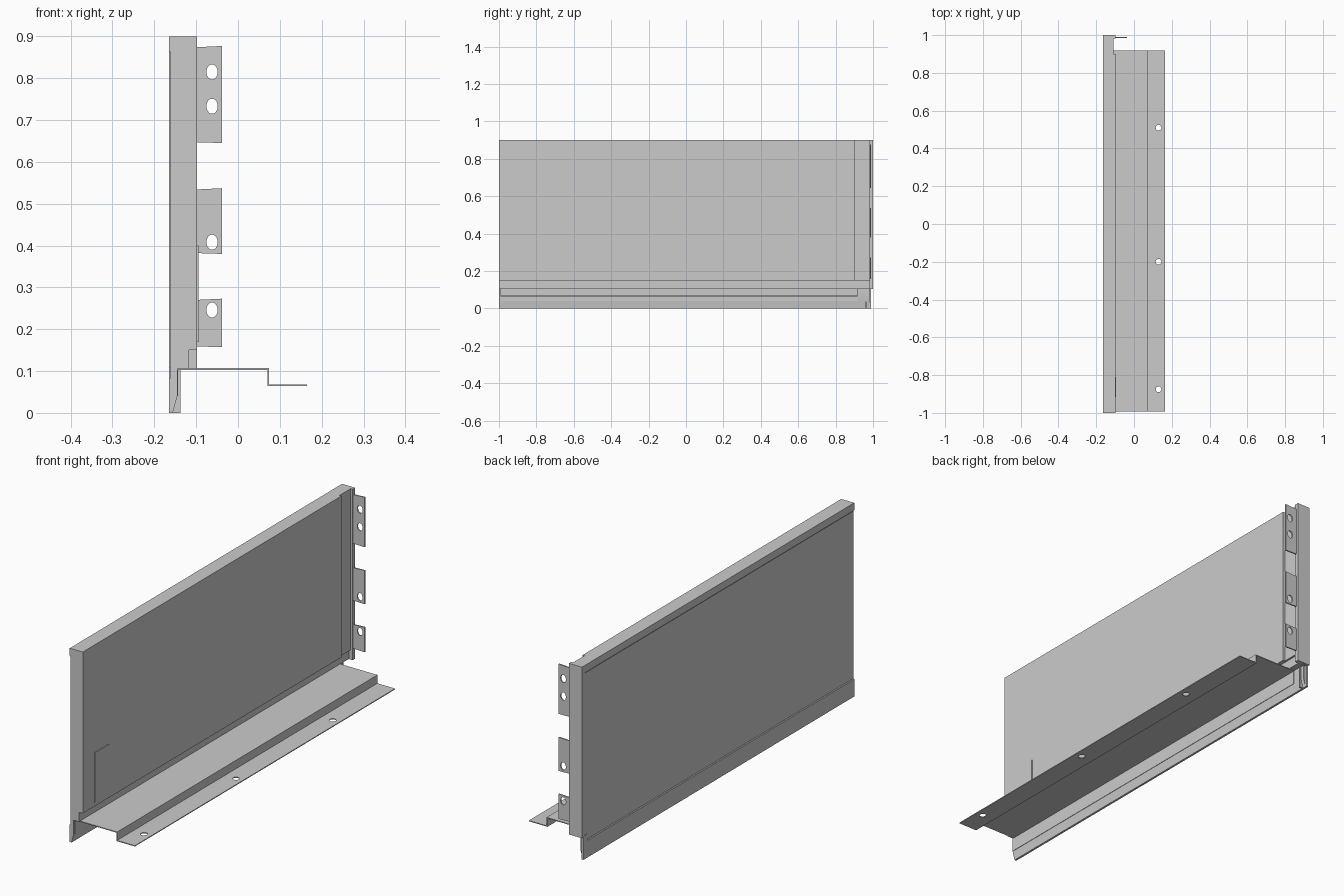
import bpy, bmesh, math
from mathutils import Matrix

if "Cube" in bpy.data.objects:
    bpy.data.objects.remove(bpy.data.objects["Cube"])


def oval(cx, cy, rx, ry, n=24):
    return [(cx + rx * math.cos(2 * math.pi * i / n),
             cy + ry * math.sin(2 * math.pi * i / n)) for i in range(n)]


def rect(x0, x1, y0, y1):
    return [(x0, y0), (x1, y0), (x1, y1), (x0, y1)]


def extrude(name, outline, lo, hi, holes=(), axis='Y'):
    """Fill an outline with holes and extrude from lo to hi along Y (XZ outline) or Z (XY outline)."""
    cu = bpy.data.curves.new(name, 'CURVE')
    cu.dimensions = '2D'
    cu.fill_mode = 'BOTH'
    cu.extrude = (hi - lo) / 2
    for pts in [outline, *holes]:
        sp = cu.splines.new('POLY')
        sp.points.add(len(pts) - 1)
        for p, (x, y) in zip(sp.points, pts):
            p.co = (x, y, 0, 1)
        sp.use_cyclic_u = True
        sp.use_smooth = False
    tmp = bpy.data.objects.new(name + "_outline", cu)
    bpy.context.collection.objects.link(tmp)
    dg = bpy.context.evaluated_depsgraph_get()
    me = bpy.data.meshes.new_from_object(tmp.evaluated_get(dg))
    bpy.data.objects.remove(tmp)
    mid = (lo + hi) / 2
    if axis == 'Y':
        mat = Matrix.Translation((0, mid, 0)) @ Matrix.Rotation(math.pi / 2, 4, 'X')
    else:
        mat = Matrix.Translation((0, 0, mid))
    me.transform(mat)
    bm = bmesh.new()
    bm.from_mesh(me)
    bmesh.ops.remove_doubles(bm, verts=bm.verts, dist=1e-5)
    bmesh.ops.recalc_face_normals(bm, faces=bm.faces)
    bm.to_mesh(me)
    bm.free()
    me.name = name
    ob = bpy.data.objects.new(name, me)
    bpy.context.collection.objects.link(ob)
    return ob


# Side wall: shallow recess on the outer face, stepped foot and tapered lower lip
outer = [(-.155, 0), (-.165, 0), (-.165, .08), (-.162, .084),
         (-.162, .862), (-.165, .866), (-.165, .9)]
lip = [(-.117, .15), (-.117, .106), (-.145, .106), (-.145, .04), (-.155, .004)]
extrude("side_wall", outer + [(-.098, .9), (-.098, .15)] + lip, -1, .9)
extrude("side_wall_rear_step", outer + [(-.108, .9), (-.108, .15)] + lip, .9, .982)

# Cover plate on the inner face
extrude("cover_plate", rect(-.0985, -.095, .17, .4), -.915, -.81)

# Rear post and its foot (open channel)
extrude("rear_post", rect(-.165, -.098, .105, .9), .982, 1)
extrude("rear_foot_skin", rect(-.165, -.155, 0, .11), .96, .99)
extrude("rear_foot_web", rect(-.157, -.138, 0, .11), .96, .966)
extrude("rear_foot_sill", rect(-.155, -.138, .104, .155), .96, .99)

# Mounting tabs with oval holes
for i, (z0, z1, holes) in enumerate([(.645, .877, (.815, .733)),
                                     (.38, .537, (.408,)),
                                     (.157, .273, (.246,))]):
    shape = [(-.1, z0 + .002), (-.038, z0), (-.038, z1), (-.1, z1 - .003)]
    extrude(f"mounting_tab_{i + 1}", shape, .984, .99,
            [oval(-.062, z, .0135, .018) for z in holes])

# Base sheet: upright against the wall, shelf, step down
extrude("base_shelf", [(-.147, .04), (-.143, .04), (-.143, .103), (.07, .103), (.07, .064),
                       (.074, .064), (.074, .107), (-.147, .107)], -.993, .918)
# Lower flange with round screw holes
extrude("base_flange", rect(.071, .165, -.993, .918), .064, .068,
        [oval(.13, y, .015, .015) for y in (.51, -.2, -.875)], axis='Z')

# Flat panels with smooth hole rims
for ob in bpy.context.collection.objects:
    ob.select_set(True)
    bpy.context.view_layer.objects.active = ob
bpy.ops.object.shade_smooth_by_angle(angle=math.radians(30))
